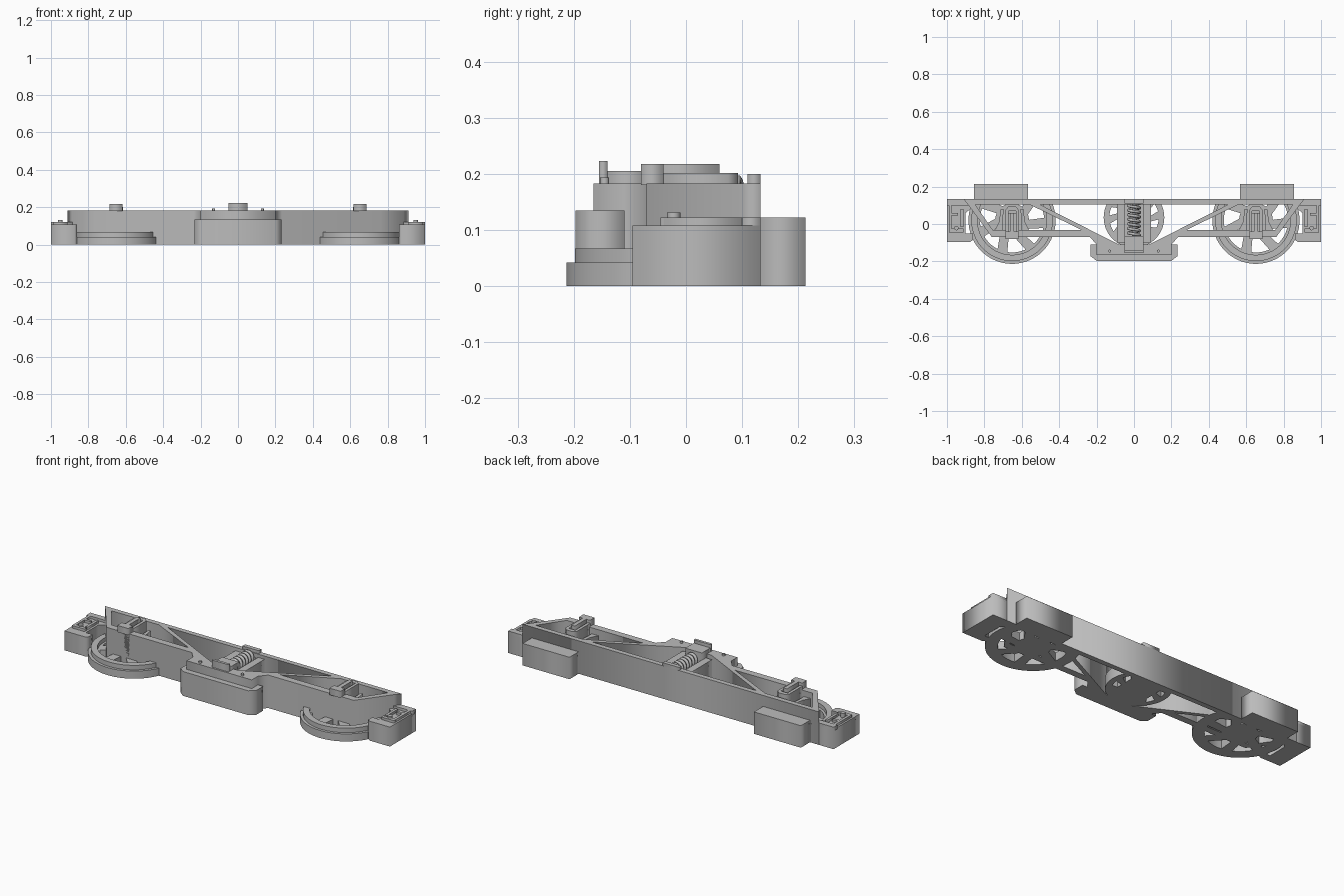
import bpy, bmesh, math
from mathutils import Vector

if "Cube" in bpy.data.objects:
    bpy.data.objects.remove(bpy.data.objects["Cube"])

grey = bpy.data.materials.new("plain grey")
grey.use_nodes = True
COLOUR = (0.5, 0.5, 0.5, 1)
grey.diffuse_color = COLOUR
grey.node_tree.nodes["Principled BSDF"].inputs["Base Color"].default_value = COLOUR


def add_object(name, data):
    ob = bpy.data.objects.new(name, data)
    bpy.context.scene.collection.objects.link(ob)
    return ob


def plate(name, loops, z0, z1, clip_y=None):
    """Extrude an outline (first loop) with holes (other loops) from z0 to z1."""
    cu = bpy.data.curves.new(name, 'CURVE')
    cu.dimensions = '2D'
    cu.fill_mode = 'BOTH'
    cu.extrude = (z1 - z0) / 2
    for loop in loops:
        sp = cu.splines.new('POLY')
        sp.points.add(len(loop) - 1)
        for p, (x, y) in zip(sp.points, loop):
            p.co = (x, y, 0, 1)
        sp.use_cyclic_u = True
    tmp = add_object(name + "_outline", cu)
    bpy.context.view_layer.update()
    me = bpy.data.meshes.new_from_object(tmp.evaluated_get(bpy.context.evaluated_depsgraph_get()))
    bpy.data.objects.remove(tmp)
    bm = bmesh.new()
    bm.from_mesh(me)
    bmesh.ops.remove_doubles(bm, verts=bm.verts, dist=1e-5)
    bmesh.ops.translate(bm, verts=bm.verts, vec=(0, 0, (z0 + z1) / 2))
    if clip_y is not None:
        bmesh.ops.bisect_plane(bm, geom=bm.verts[:] + bm.edges[:] + bm.faces[:],
                               plane_co=(0, clip_y, 0), plane_no=(0, 1, 0), clear_outer=True)
    bmesh.ops.recalc_face_normals(bm, faces=bm.faces)
    bm.to_mesh(me)
    bm.free()
    me.name = name
    me.materials.clear()
    me.materials.append(grey)
    return add_object(name, me)


def box(name, x0, x1, y0, y1, z0, z1):
    return plate(name, [[(x0, y0), (x1, y0), (x1, y1), (x0, y1)]], z0, z1)


def arc(cx, cy, r, a0=0, a1=2 * math.pi, n=64):
    return [(cx + r * math.cos(a0 + (a1 - a0) * i / n),
             cy + r * math.sin(a0 + (a1 - a0) * i / n)) for i in range(n)]


def window(cx, cy, r0, r1, a, half0, half1):
    """Wedge-shaped opening between two radii, centred on angle a."""
    inner = arc(cx, cy, r0, a - half0, a + half0, 6)
    outer = arc(cx, cy, r1, a + half1 + 0.1, a - half1 + 0.1, 8)
    return inner + outer


def mirrored(half):
    return half + [(-x, y) for x, y in reversed(half)]


def smooth(ob, angle=35):
    bpy.ops.object.select_all(action='DESELECT')
    ob.select_set(True)
    bpy.context.view_layer.objects.active = ob
    bpy.ops.object.shade_smooth_by_angle(angle=math.radians(angle))


# Truss side frame with a central opening and two wheel openings
outline = mirrored([(.912, .133), (.887, .103), (.76, -.07), (.235, -.07), (.2, -.11), (.2, -.165)])
middle = mirrored([(.505, .105), (.08, -.11)])
side = [(.85, .105), (.56, .105), (.28, -.032), (.755, -.032)]
plate("truss_frame", [outline, middle, side, [(-x, y) for x, y in side]], 0, .183)

# Central step block with bevelled corners, and its bolts
plate("step_block", [mirrored([(.232, -.11), (.232, -.172), (.2, -.197)])], 0, .135)
for s in (-1, 1):
    bolt = plate("step_bolt", [arc(s * .13, -.145, .008, n=12)], .18, .193)
    smooth(bolt)

# Bolster column, posts and end stops for the spring
box("spring_seat", -.052, .05, -.14, -.065, 0, .205)
box("seat_stop", -.052, .05, -.155, -.14, .13, .223)
box("spring_top_stop", -.05, .05, .11, .133, .15, .2)
for s in (-1, 1):
    a, b = sorted((s * .05, s * .09))
    box("bolster_post", a, b, -.1, .11, 0, .165)
box("bolster_floor", -.06, .06, -.1, .11, 0, .04)

# Curved bracket behind the bolster
windows = [window(0, .035, .09, .132, k * math.pi + d, .2, .2)
           for k in (0, 1) for d in (-.38, .3)]
bracket = plate("curved_bracket", [arc(0, .035, .162)] + windows, 0, .06, clip_y=.12)
smooth(bracket)

# Coil spring lying along y
TURNS, STEPS = 7, 16
cu = bpy.data.curves.new("coil_spring_path", 'CURVE')
cu.dimensions = '3D'
cu.bevel_depth = .008
cu.bevel_resolution = 2
cu.use_fill_caps = True
sp = cu.splines.new('POLY')
count = TURNS * STEPS
sp.points.add(count)
for i, p in enumerate(sp.points):
    t = 2 * math.pi * i / STEPS
    p.co = (.03 * math.cos(t), -.06 + .17 * i / count, .16 + .03 * math.sin(t), 1)
tmp = add_object("coil_spring_path", cu)
bpy.context.view_layer.update()
me = bpy.data.meshes.new_from_object(tmp.evaluated_get(bpy.context.evaluated_depsgraph_get()))
bpy.data.objects.remove(tmp)
me.materials.clear()
me.materials.append(grey)
smooth(add_object("coil_spring", me), 60)
core = box("spring_core", -.012, .012, -.07, .115, .148, .172)

for s, tag in ((1, "left_"), (-1, "right_")):
    def sbox(name, x0, x1, *rest):
        a, b = sorted((s * x0, s * x1))
        return box(tag + name, a, b, *rest)

    cx, cy = s * .652, .02
    # Wheel: flange, tread and a spoked web, cut off behind the top rail
    for part, r, z0, z1 in (("flange", .233, 0, .042), ("tread", .218, .042, .067)):
        ring = plate(tag + "wheel_" + part, [arc(cx, cy, r, n=96), arc(cx, cy, .185)], z0, z1, clip_y=.12)
        smooth(ring)
    holes = [window(cx, cy, .09, .172, 2 * math.pi * (k + .25) / 7, .2, .33) for k in range(7)]
    smooth(plate(tag + "wheel_web", [arc(cx, cy, .19)] + holes, 0, .045, clip_y=.12))

    # Axle box with its stepped arch and tongue
    sbox("axle_box", .622, .682, -.07, .06, .03, .185)
    arch = [(.036, -.04), (.036, .075), (.02, .093), (-.02, .093), (-.036, .075), (-.036, -.04),
            (-.02, -.04), (-.02, .07), (.02, .07), (.02, -.04)]
    plate(tag + "axle_arch", [[(cx + x, y) for x, y in arch]], .04, .201)
    sbox("axle_tongue", .641, .663, -.078, .06, .18, .217)
    sbox("axle_cap", .618, .686, -.08, -.04, .18, .217)
    # Flared horn guides either side of the axle box
    for d in (-1, 1):
        horn = [(.045, .08), (.06, .08), (.07, .01), (.095, -.04), (.05, -.04), (.05, .01)]
        plate(tag + "horn_guide", [[(cx + d * x, y) for x, y in horn]], .03, .15)

    # Rear box
    sbox("rear_box", .567, .855, .13, .213, 0, .122)

    # End block with raised rail, hooked rib and bolt
    end = [(1, .133), (.85, .133), (.85, .1), (.9, .06), (.9, -.05), (.86, -.05),
           (.86, -.085), (.875, -.095), (1, -.095)]
    plate(tag + "end_block", [[(s * x, y) for x, y in end]], 0, .108)
    sbox("end_rail", .88, 1, .1, .133, .1, .122)
    sbox("end_rib_outer", .975, .99, -.04, .1, .1, .122)
    sbox("end_rib_inner", .912, .927, -.015, .08, .1, .122)
    sbox("end_rib_bridge", .912, .99, -.045, -.025, .1, .122)
    sbox("end_rib_step", .94, .98, .045, .06, .1, .122)
    smooth(plate(tag + "end_bolt", [arc(s * .95, -.022, .012, n=16)], .1, .131))
